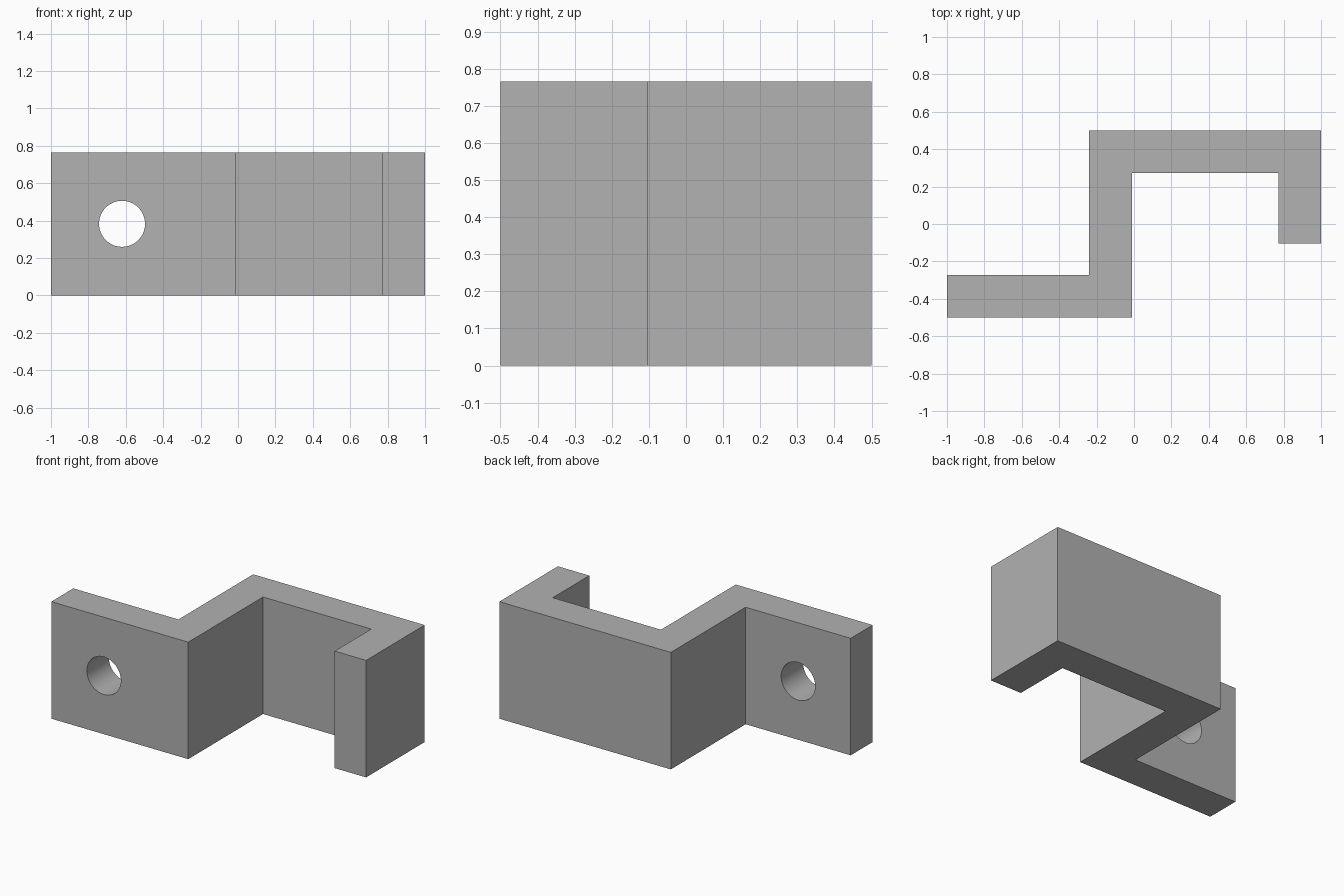
import bpy
import bmesh
import math

cube = bpy.data.objects.get("Cube")
if cube:
    bpy.data.objects.remove(cube, do_unlink=True)

HEIGHT = 0.765
WALL = 0.227
BACK, FRONT = 0.5, -0.5
WEB_RIGHT = -0.24              # x of the outer face of the middle web
WEB_LEFT = WEB_RIGHT + WALL + 0.003
LIP_FRONT = -0.105
HOLE_X, HOLE_RADIUS = -0.62, 0.123

# Plain grey metal
grey = bpy.data.materials.new("grey metal")
grey.use_nodes = True
colour = (0.445, 0.445, 0.445, 1)
grey.diffuse_color = colour
grey.node_tree.nodes["Principled BSDF"].inputs["Base Color"].default_value = colour

# Bent bracket: plan outline extruded upwards
outline = [
    (-1, FRONT), (WEB_LEFT, FRONT), (WEB_LEFT, BACK - WALL),
    (1 - WALL, BACK - WALL), (1 - WALL, LIP_FRONT), (1, LIP_FRONT),
    (1, BACK), (WEB_RIGHT, BACK), (WEB_RIGHT, FRONT + WALL), (-1, FRONT + WALL),
]
bm = bmesh.new()
base = bm.faces.new([bm.verts.new((x, y, 0)) for x, y in outline])
top = bmesh.ops.extrude_face_region(bm, geom=[base])["geom"]
bmesh.ops.translate(bm, vec=(0, 0, HEIGHT),
                    verts=[v for v in top if isinstance(v, bmesh.types.BMVert)])
bmesh.ops.recalc_face_normals(bm, faces=bm.faces)
mesh = bpy.data.meshes.new("bracket")
bm.to_mesh(mesh)
bm.free()
mesh.materials.append(grey)
bracket = bpy.data.objects.new("bracket", mesh)
bpy.context.collection.objects.link(bracket)

# Screw hole through the mounting flange
bpy.ops.mesh.primitive_cylinder_add(
    vertices=64, radius=HOLE_RADIUS, depth=WALL * 2,
    location=(HOLE_X, FRONT + WALL / 2, HEIGHT / 2), rotation=(math.pi / 2, 0, 0))
cutter = bpy.context.object
cutter.name = "hole_cutter"
cutter.hide_render = True
cutter.data.materials.append(grey)

cut = bracket.modifiers.new("screw hole", "BOOLEAN")
cut.operation = "DIFFERENCE"
cut.solver = "EXACT"
cut.object = cutter

bpy.ops.object.select_all(action="DESELECT")
bracket.select_set(True)
bpy.context.view_layer.objects.active = bracket
bpy.ops.object.modifier_apply(modifier=cut.name)
bpy.data.objects.remove(cutter, do_unlink=True)
bpy.ops.object.shade_smooth_by_angle(angle=math.radians(30))
